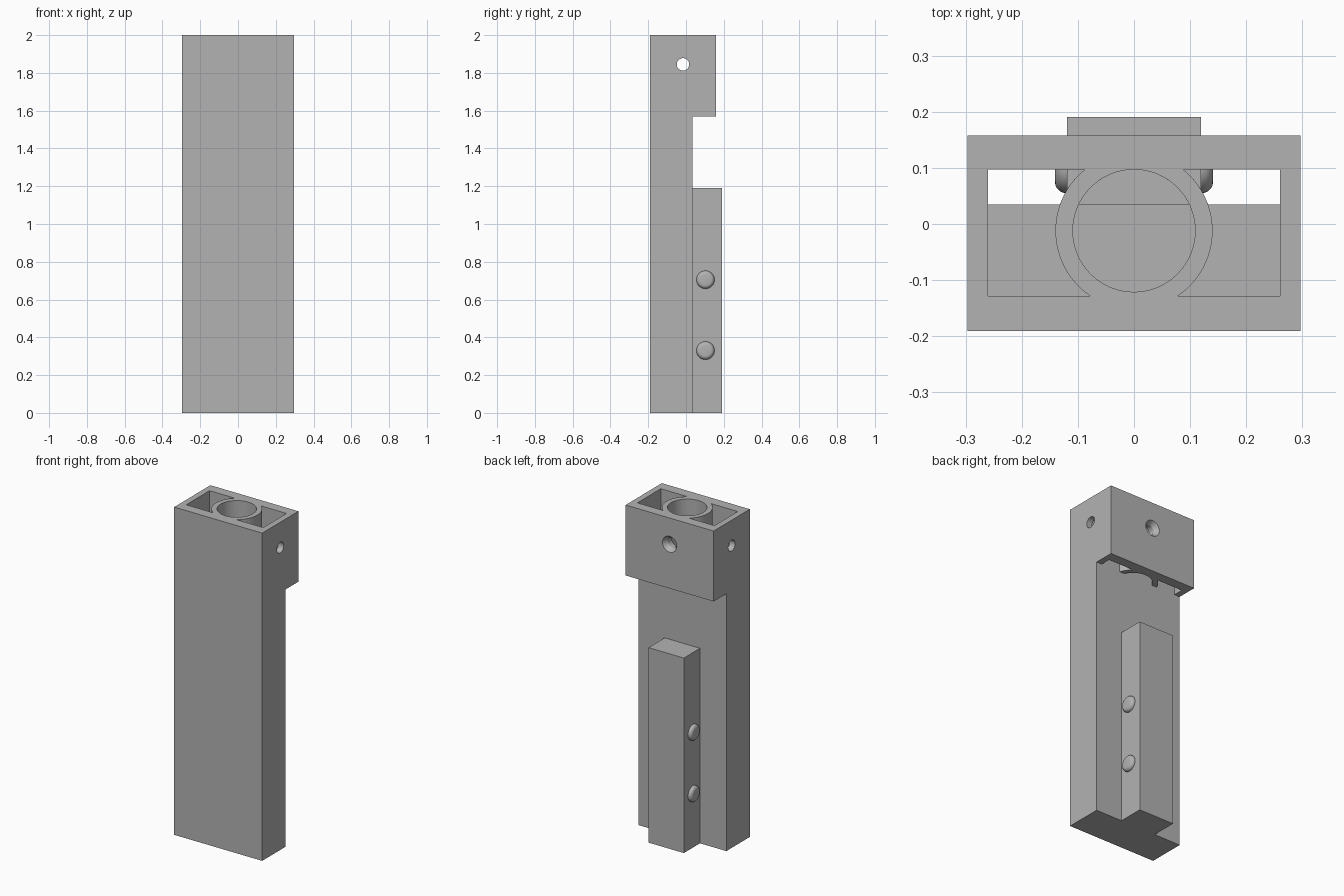
import bpy, bmesh, math
from mathutils import Matrix

if "Cube" in bpy.data.objects:
    bpy.data.objects.remove(bpy.data.objects["Cube"])

grey = bpy.data.materials.new("plain grey")
grey.diffuse_color = (0.45, 0.45, 0.45, 1)
grey.use_nodes = True
grey.node_tree.nodes["Principled BSDF"].inputs["Base Color"].default_value = grey.diffuse_color


def finish(name, bm):
    bmesh.ops.recalc_face_normals(bm, faces=bm.faces)
    me = bpy.data.meshes.new(name)
    bm.to_mesh(me)
    bm.free()
    me.materials.append(grey)
    ob = bpy.data.objects.new(name, me)
    bpy.context.collection.objects.link(ob)
    return ob


def prism(name, pts, direction):
    """Extrude a closed outline of 3D points along a vector."""
    bm = bmesh.new()
    face = bm.faces.new([bm.verts.new(p) for p in pts])
    ext = bmesh.ops.extrude_face_region(bm, geom=[face])
    verts = [v for v in ext["geom"] if isinstance(v, bmesh.types.BMVert)]
    bmesh.ops.translate(bm, verts=verts, vec=direction)
    return finish(name, bm)


def cone(name, r1, r2, depth, loc, axis, seg=48):
    """Cylinder or cone centred on loc, its r2 end toward +axis."""
    bm = bmesh.new()
    rot = Matrix.Rotation(math.pi / 2, 4, 'Y') if axis == 'X' else Matrix.Rotation(-math.pi / 2, 4, 'X')
    bmesh.ops.create_cone(bm, cap_ends=True, segments=seg, radius1=r1, radius2=r2,
                          depth=depth, matrix=Matrix.Translation(loc) @ rot)
    return finish(name, bm)


def arc(r, a0, a1, n=32):
    return [(r * math.cos(a0 + (a1 - a0) * i / n), CY + r * math.sin(a0 + (a1 - a0) * i / n))
            for i in range(n + 1)]


def activate(ob):
    bpy.ops.object.select_all(action='DESELECT')
    ob.select_set(True)
    bpy.context.view_layer.objects.active = ob


def cut(ob, cutter):
    cutter.hide_render = True
    mod = ob.modifiers.new("cut", 'BOOLEAN')
    mod.operation, mod.solver, mod.object = 'DIFFERENCE', 'EXACT', cutter
    activate(ob)
    bpy.ops.object.modifier_apply(modifier=mod.name)
    bpy.data.objects.remove(cutter)


def smooth(ob):
    activate(ob)
    bpy.ops.object.shade_smooth_by_angle(angle=math.radians(30))


W, FRONT, SHAFT, HEAD, RAIL = 0.297, -0.191, 0.035, 0.158, 0.191
HEAD_Z, FLOOR_Z, HOLE_Z = 1.57, 1.69, 1.845
CY, TUBE_R, BORE_R = -0.012, 0.14, 0.109      # round tube inside the head
POCKET_X, POCKET_Y0, POCKET_Y1 = 0.26, -0.128, 0.097

# Shaft with the overhanging head, from one side profile
side = [(FRONT, 0), (SHAFT, 0), (SHAFT, HEAD_Z), (HEAD, HEAD_Z), (HEAD, 2), (FRONT, 2)]
body = prism("body", [(-W, y, z) for y, z in side], (2 * W, 0, 0))

# Pockets beside the tube: shallow in front, open at the bottom behind the shaft
for y0, z0 in ((POCKET_Y0, FLOOR_Z), (SHAFT, HEAD_Z - 0.1)):
    a_top = math.asin((POCKET_Y1 - CY) / TUBE_R)
    a_low = math.asin((y0 - CY) / TUBE_R)
    outline = [(POCKET_X, y0), (POCKET_X, POCKET_Y1)] + arc(TUBE_R, a_top, a_low)
    for s in (1, -1):
        cut(body, prism("pocket_cutter", [(s * x, y, z0) for x, y in outline], (0, 0, 2.1 - z0)))

# Bore of the tube, also open at the bottom behind the shaft
cut(body, prism("bore_cutter", [(x, y, FLOOR_Z) for x, y in arc(BORE_R, 0, 2 * math.pi, 64)[:-1]],
                (0, 0, 0.41)))
a = math.asin((SHAFT - CY) / BORE_R)
cut(body, prism("bore_back_cutter", [(x, y, HEAD_Z - 0.1) for x, y in arc(BORE_R, a, math.pi - a)],
                (0, 0, 0.63)))

# Cross hole through the sides, and a countersunk hole in the back
cut(body, cone("cross_hole_cutter", 0.033, 0.033, 1, (0, -0.016, HOLE_Z), 'X'))
cut(body, cone("back_hole_cutter", 0.03, 0.03, 0.2, (0, 0.15, HOLE_Z - 0.005), 'Y'))
cut(body, cone("countersink_cutter", 0.03, 0.05, 0.03, (0, HEAD - 0.0125, HOLE_Z - 0.005), 'Y'))
smooth(body)

# Rail on the back of the shaft
prism("rail", [(-0.119, SHAFT, 0), (0.119, SHAFT, 0), (0.119, RAIL, 0), (-0.119, RAIL, 0)],
      (0, 0, 1.19))

# Rounded pegs on both sides of the rail
for side_name, s in (("right", 1), ("left", -1)):
    for level, z in (("lower", 0.33), ("upper", 0.705)):
        peg = cone(f"{side_name}_{level}_peg", 0.048, 0.048, 0.044, (s * 0.119, 0.103, z), 'X', 32)
        mod = peg.modifiers.new("round", 'BEVEL')
        mod.width, mod.segments = 0.02, 5
        activate(peg)
        bpy.ops.object.modifier_apply(modifier=mod.name)
        smooth(peg)
